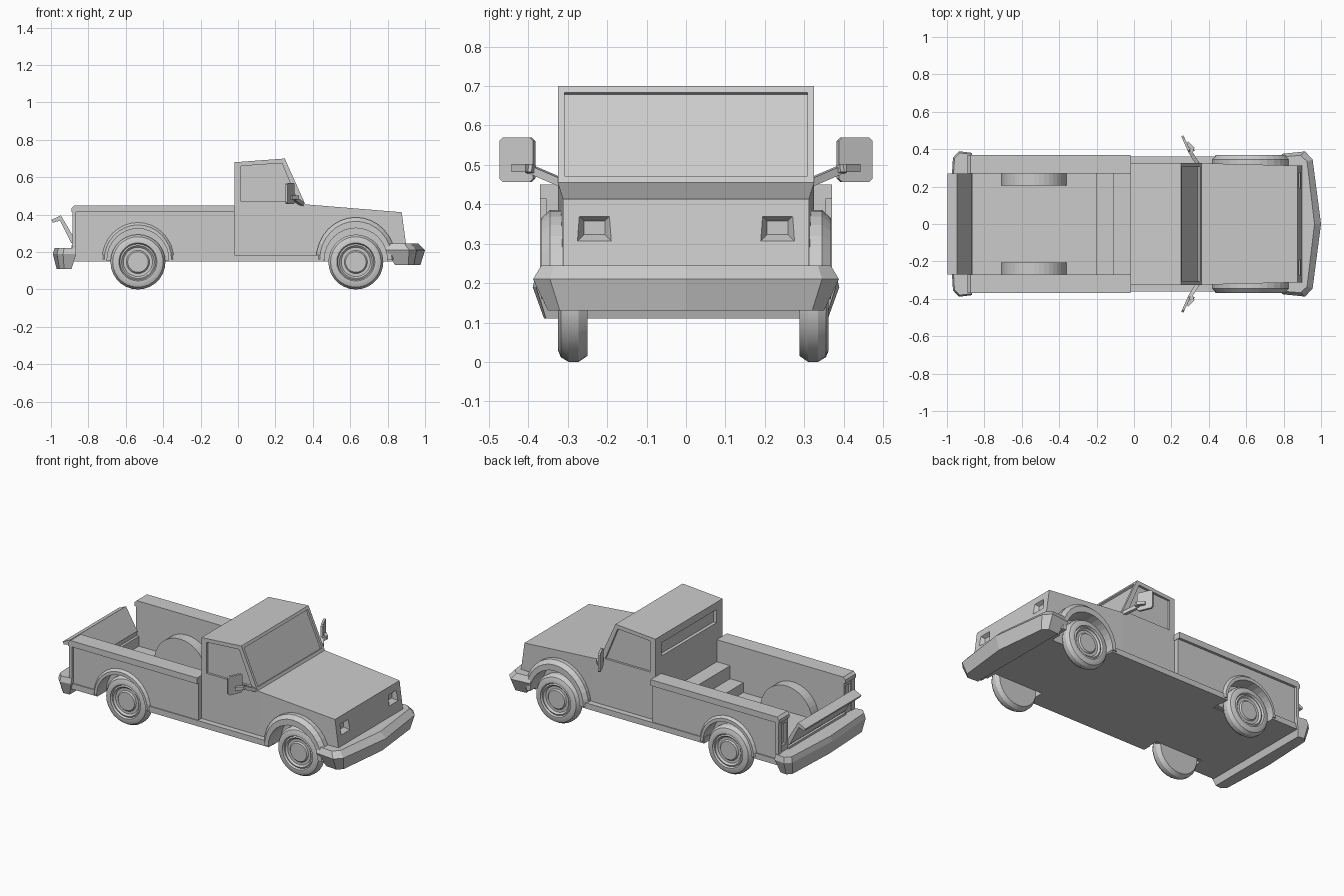
import bpy, bmesh
from math import sin, cos, pi
from mathutils import Vector

if "Cube" in bpy.data.objects:
    bpy.data.objects.remove(bpy.data.objects["Cube"])


def loft(name, rings):
    """Closed solid through rings of 3D points."""
    bm = bmesh.new()
    vs = [[bm.verts.new(p) for p in r] for r in rings]
    n = len(rings[0])
    for a, b in zip(vs, vs[1:]):
        for i in range(n):
            j = (i + 1) % n
            bm.faces.new((a[i], a[j], b[j], b[i]))
    bm.faces.new(vs[0][::-1])
    bm.faces.new(vs[-1])
    bmesh.ops.recalc_face_normals(bm, faces=bm.faces[:])
    me = bpy.data.meshes.new(name)
    bm.to_mesh(me)
    bm.free()
    ob = bpy.data.objects.new(name, me)
    bpy.context.collection.objects.link(ob)
    return ob


def prism(name, pts, y0, y1):
    """Side profile (x, z) extruded across y."""
    return loft(name, [[(x, y, z) for x, z in pts] for y in (y0, y1)])


def box(name, x0, x1, y0, y1, z0, z1):
    return prism(name, [(x0, z0), (x1, z0), (x1, z1), (x0, z1)], y0, y1)


def cut(ob, cutter):
    cutter.hide_render = True
    cutter.hide_viewport = True
    m = ob.modifiers.new("cut", 'BOOLEAN')
    m.operation, m.solver, m.object = 'DIFFERENCE', 'EXACT', cutter


def bar(name, a, b, r):
    """Square bar between two points."""
    a, b = Vector(a), Vector(b)
    d = (b - a).normalized()
    u = d.cross(Vector((0, 0, 1))).normalized() * r
    v = d.cross(u).normalized() * r
    return loft(name, [[p + u + v, p - u + v, p - u - v, p + u - v] for p in (a, b)])


def arc(cx, cz, r, n=16, a0=0.0, a1=pi):
    return [(cx + r * cos(a0 + (a1 - a0) * i / n), cz + r * sin(a0 + (a1 - a0) * i / n)) for i in range(n + 1)]


FRONT, REAR = 0.63, -0.535


def arch_cutter(x, s, r):
    pts = arc(x, 0.16, r) + [(x - r, 0.05), (x + r, 0.05)]
    return prism("arch_cutter", pts, s * 0.245, s * 0.5)


# cab
cab = prism("cab", [(-0.02, 0.15), (0.36, 0.15), (0.36, 0.455), (0.25, 0.70), (-0.02, 0.68)], -0.325, 0.325)
# hood, its flat sides tapering slightly to the nose
HOOD = [(0.36, 0.15), (0.90, 0.15), (0.90, 0.23), (0.875, 0.413), (0.36, 0.455)]
hood = loft("hood", [[(x, s * (0.325 - (x - 0.36) * 0.025), z) for x, z in HOOD] for s in (-1, 1)])

# windscreen recess
p, d, n = Vector((0.25, 0.70)), Vector((0.41, -0.912)), Vector((-0.912, -0.41))
cut(cab, prism("windscreen_cutter", [p + d * t + n * o for t, o in
                                     ((0.018, -0.05), (0.018, 0.012), (0.25, 0.012), (0.25, -0.05))], -0.308, 0.308))
# rear window recess
cut(cab, box("rear_window_cutter", -0.1, 0.0, -0.265, 0.265, 0.555, 0.635))

for s in (-1, 1):
    # side window and headlight recesses
    cut(cab, prism("side_window_cutter", [(0.015, 0.47), (0.32, 0.47), (0.235, 0.675), (0.015, 0.66)],
                   s * 0.312, s * 0.4))
    rings = []
    for x, g in ((0.93, 0.023), (0.86, -0.016)):
        y0, y1 = s * (0.19 - g), s * (0.275 + g)
        rings.append([(x, y0, 0.307 - g), (x, y1, 0.307 - g), (x, y1, 0.374 + g), (x, y0, 0.374 + g)])
    cut(hood, loft("headlight_cutter", rings))
    cut(hood, arch_cutter(FRONT, s, 0.168))

# cargo bed floor with two steps behind the cab
floor = box("bed_floor", -0.89, -0.02, -0.28, 0.28, 0.15, 0.175)
box("bed_step_low", -0.20, -0.10, -0.275, 0.275, 0.17, 0.235)
box("bed_step_high", -0.11, -0.015, -0.275, 0.275, 0.17, 0.315)
box("bed_rear_sill", -0.89, -0.86, -0.275, 0.275, 0.15, 0.235)

for s in (-1, 1):
    # bed side wall, with arch and tail light recess
    wall = box("bed_wall", -0.88, -0.02, s * 0.27, s * 0.354, 0.15, 0.42)
    cut(wall, arch_cutter(REAR, s, 0.165))
    cut(wall, box("tail_light_cutter", -0.93, -0.865, s * 0.29, s * 0.335, 0.26, 0.39))
    cut(floor, arch_cutter(REAR, s, 0.165))
    prism("bed_rail", [(-0.89, 0.413), (-0.018, 0.413), (-0.018, 0.45), (-0.875, 0.45), (-0.89, 0.435)],
          s * 0.27, s * 0.37)
    box("bed_corner_post", -0.885, -0.865, s * 0.338, s * 0.37, 0.19, 0.42)
    # wheel housing inside the bed
    prism("wheel_housing", arc(REAR, 0.155, 0.175, 20), s * 0.205, s * 0.272)

    # flared fenders
    for name, x, r, h, ri in (("front_flare", FRONT, 0.213, 1.06, 0.168), ("rear_flare", REAR, 0.20, 1.03, 0.165)):
        rings = []
        for i in range(17):
            a = pi * i / 16
            c, t = cos(a), sin(a)
            P = lambda q, y, k=1: (x + q * c, s * y, 0.16 + q * t * k)
            rings.append([P(ri, 0.30), P(r, 0.30, h), P(r, 0.345, h), P(r - 0.02, 0.368, h), P(ri, 0.368)])
        loft(name, rings)

    # lower sills
    box("sill", -0.375, 0.46, s * 0.31, s * 0.36, 0.15, 0.185)
    box("rear_sill", -0.88, -0.70, s * 0.31, s * 0.36, 0.15, 0.185)

    # door mirror: chamfered plate on a bent arm
    rings = []
    for o in (-0.006, 0.006):
        ring = []
        for u, z in ((-.043, -.048), (-.034, -.057), (.034, -.057), (.043, -.048),
                     (.043, .048), (.034, .057), (-.034, .057), (-.043, .048)):
            ring.append((0.278 - u * 0.45 + o, s * (0.428 + u + o * 0.45), 0.513 + z))
        rings.append(ring)
    loft("mirror_plate", rings)
    arm = [(0.345, 0.315, 0.455), (0.298, 0.39, 0.487), (0.318, 0.40, 0.492), (0.283, 0.435, 0.492)]
    for a, b in zip(arm, arm[1:]):
        bar("mirror_arm", (a[0], s * a[1], a[2]), (b[0], s * b[1], b[2]), 0.010)

# tailgate leaning outward, with a lip
prism("tailgate", [(-0.875, 0.235), (-0.87, 0.265), (-0.947, 0.396), (-0.998, 0.372), (-0.99, 0.357),
                   (-0.952, 0.368), (-0.892, 0.25)], -0.27, 0.27)


def bumper(name, layers):
    """Each layer: z and half outline (x, y) from outer end to middle."""
    rings = []
    for z, pts in layers:
        half = [(x, y, z) for x, y in pts]
        rings.append(half + [(x, -y, zz) for x, y, zz in half[::-1] if y > 0])
    return loft(name, rings)


# bumpers
bumper("front_bumper", [
    (0.13, [(0.84, 0.345), (0.91, 0.35), (0.94, 0.32), (0.975, 0)]),
    (0.21, [(0.79, 0.375), (0.915, 0.388), (0.955, 0.345), (1.0, 0)]),
    (0.245, [(0.80, 0.36), (0.89, 0.367), (0.925, 0.335), (0.965, 0)])])
bumper("rear_bumper", [
    (0.11, [(-0.89, 0.355), (-0.93, 0.36), (-0.955, 0.335), (-0.97, 0)]),
    (0.19, [(-0.865, 0.38), (-0.935, 0.389), (-0.968, 0.355), (-0.99, 0)]),
    (0.222, [(-0.865, 0.372), (-0.93, 0.38), (-0.96, 0.35), (-0.98, 0)])])

# wheels: lathed tyre with stepped rim (outward offset, radius)
PROFILE = [(-0.037, 0.118), (-0.037, 0.132), (-0.015, 0.147), (0.010, 0.147), (0.030, 0.135), (0.037, 0.118),
           (0.037, 0.102), (0.026, 0.096), (0.030, 0.088), (0.020, 0.078), (0.020, 0.062), (0.028, 0.055)]
for s, yc in ((-1, -0.2875), (1, 0.325)):
    for name, x in (("front_wheel", FRONT), ("rear_wheel", REAR)):
        w = loft(name, [[(x + r * cos(2 * pi * i / 28), yc + s * o, 0.147 + r * sin(2 * pi * i / 28))
                         for i in range(28)] for o, r in PROFILE])
        bpy.ops.object.select_all(action='DESELECT')
        w.select_set(True)
        bpy.context.view_layer.objects.active = w
        bpy.ops.object.shade_smooth_by_angle(angle=0.5)
